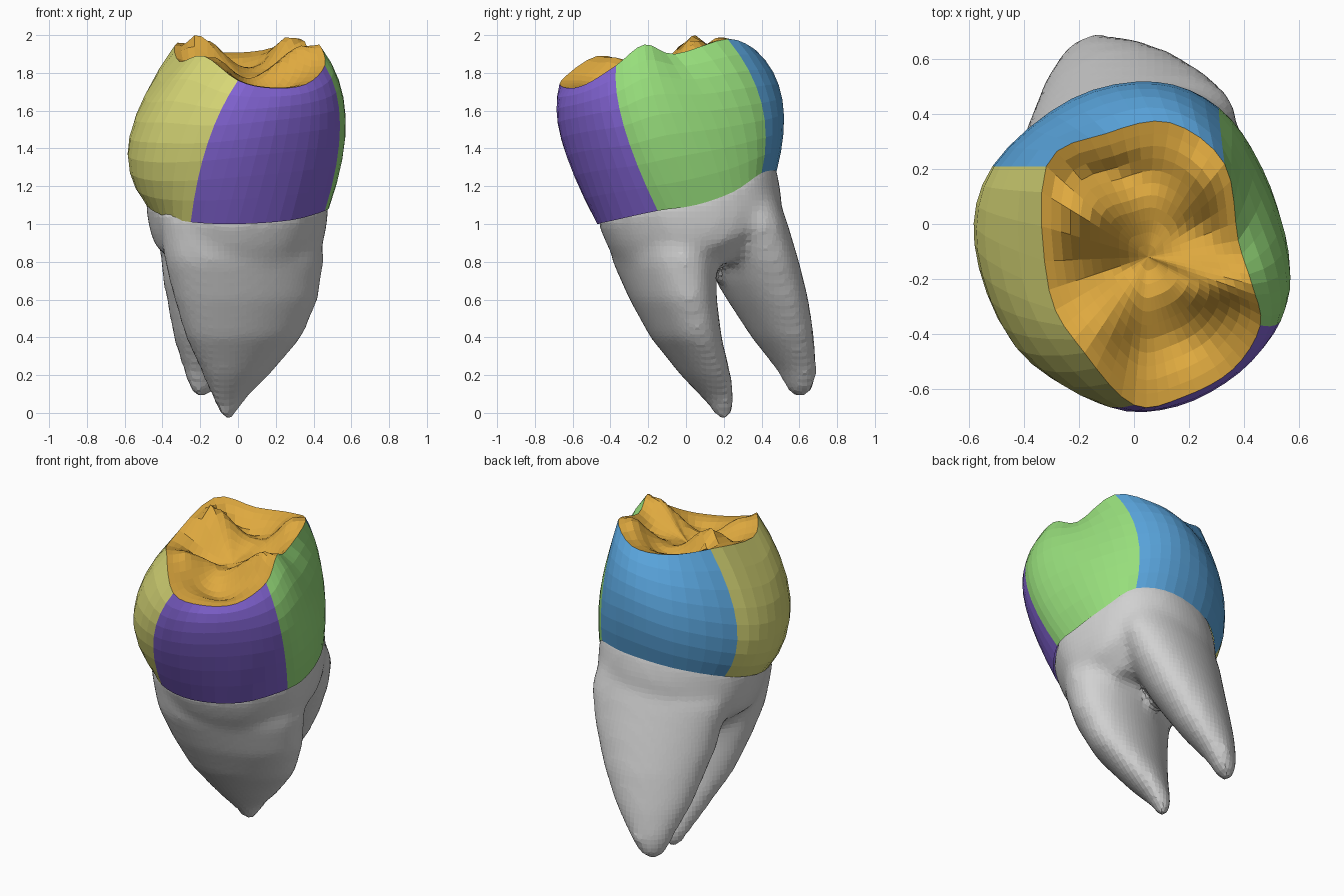
import bpy
import bmesh
from math import cos, sin, pi, exp
from mathutils import Vector

old_cube = bpy.data.objects.get("Cube")
if old_cube:
    bpy.data.objects.remove(old_cube, do_unlink=True)


def make_material(name, rgb):
    material = bpy.data.materials.new(name)
    material.use_nodes = True
    material.diffuse_color = (*rgb, 1)
    shader = material.node_tree.nodes["Principled BSDF"]
    shader.inputs["Base Color"].default_value = (*rgb, 1)
    return material


green = make_material("green", (.31, .73, .20))
blue = make_material("blue", (.10, .37, .71))
yellow = make_material("yellow", (.71, .71, .19))
purple = make_material("purple", (.23, .13, .67))
orange = make_material("orange", (.74, .40, .05))
grey = make_material("light grey", (.64, .64, .64))

STEPS = 4          # columns between neighbouring outline stations
WALL_RINGS = 8
BITE_RINGS = 11


def smooth_loop(points):
    """Closed Catmull-Rom loop through the given stations."""
    pts = [Vector(p) for p in points]
    n = len(pts)
    loop = []
    for i in range(n):
        a, b, c, d = (pts[(i + k) % n] for k in (-1, 0, 1, 2))
        for step in range(STEPS):
            t = step / STEPS
            loop.append(b + (c - a) * t / 2
                        + (a * 2 - b * 5 + c * 4 - d) * t * t / 2
                        + (b * 3 - a - c * 3 + d) * t ** 3 / 2)
    return loop


def loft(bm, rings):
    """Skin successive rings with quads; returns vertex rows and face bands."""
    rows = [[bm.verts.new(p) for p in ring] for ring in rings]
    bands = []
    for low, high in zip(rows, rows[1:]):
        n = len(low)
        bands.append([bm.faces.new((low[i], low[(i + 1) % n],
                                    high[(i + 1) % n], high[i]))
                      for i in range(n)])
    return rows, bands


def finish(bm, name, materials):
    bmesh.ops.recalc_face_normals(bm, faces=bm.faces)
    mesh = bpy.data.meshes.new(name)
    bm.to_mesh(mesh)
    bm.free()
    for material in materials:
        mesh.materials.append(material)
    obj = bpy.data.objects.new(name, mesh)
    bpy.context.scene.collection.objects.link(obj)
    return obj


# Crown outlines: three stations per side colour, green, blue, yellow, purple
neck = smooth_loop([
    (.46, -.15, 1.07), (.475, .05, 1.1), (.43, .25, 1.17),
    (.32, .4, 1.27), (.1, .48, 1.28), (-.2, .42, 1.24),
    (-.43, .22, 1.17), (-.49, -.01, 1.11), (-.41, -.27, 1.05),
    (-.25, -.42, 1.01), (.0, -.47, 1.0), (.28, -.38, 1.02)])
bulge = smooth_loop([
    (.54, -.33, 1.52), (.565, -.14, 1.58), (.475, .13, 1.6),
    (.31, .4, 1.64), (.08, .51, 1.66), (-.22, .45, 1.6),
    (-.51, .21, 1.52), (-.57, -.1, 1.45), (-.43, -.45, 1.43),
    (-.16, -.63, 1.43), (.12, -.65, 1.46), (.38, -.52, 1.49)])
rim = smooth_loop([
    (.46, -.37, 1.84), (.43, -.22, 1.95), (.38, -.06, 1.9),
    (.33, .22, 1.98), (.13, .37, 1.92), (-.1, .33, 1.91),
    (-.32, .21, 1.96), (-.31, -.24, 1.86), (-.18, -.47, 1.89),
    (.0, -.66, 1.76), (.18, -.63, 1.72), (.36, -.53, 1.74)])


def wall_ring(t):
    """Bulging wall between neck (t=0) and rim (t=1)."""
    w_neck = (1 - t) * (1 - 2 * t)
    w_bulge = 4 * t * (1 - t)
    w_rim = t * (2 * t - 1)
    return [a * w_neck + b * w_bulge + c * w_rim
            for a, b, c in zip(neck, bulge, rim)]


# Biting surface: cusps rise and grooves sink (x, y, x spread, y spread, height)
FEATURES = [
    (-.19, .03, .16, .1, .12), (.27, .2, .1, .1, .08),
    (.26, -.24, .16, .07, .08), (-.1, -.38, .1, .08, .03),
    (-.1, .18, .2, .06, -.06), (-.1, -.17, .15, .06, -.06),
    (.15, -.43, .16, .09, -.05), (.25, -.02, .14, .07, -.05)]
PIT = Vector((.05, -.12, 1.77))


def bite_point(edge, s):
    p = PIT.lerp(edge, s)
    p.z = PIT.z + (edge.z - PIT.z) * s ** 1.1
    fade = min(1, (1 - s) * 4)
    for x, y, sx, sy, height in FEATURES:
        falloff = exp(-((p.x - x) / sx) ** 2 - ((p.y - y) / sy) ** 2)
        p.z += height * falloff * fade
    p.z = min(p.z, 2)
    return p


# Crown
bm = bmesh.new()
rings = [wall_ring(i / WALL_RINGS) for i in range(WALL_RINGS + 1)]
rings += [[bite_point(p, 1 - i / BITE_RINGS) for p in rim]
          for i in range(1, BITE_RINGS)]
rows, bands = loft(bm, rings)
for level, band in enumerate(bands):
    for column, face in enumerate(band):
        on_wall = level < WALL_RINGS
        face.material_index = column // (3 * STEPS) if on_wall else 4
centre = bm.verts.new(bite_point(PIT, 0))
last = rows[-1]
for i, vert in enumerate(last):
    bm.faces.new((vert, last[(i + 1) % len(last)], centre)).material_index = 4
finish(bm, "crown", [green, blue, yellow, purple, orange])


# Roots: each row is height, x range, y range; the ovals lean diagonally
def oval(z, x0, x1, y0, y1, lean=.38, sides=28):
    middle = Vector(((x0 + x1) / 2, (y0 + y1) / 2, z))
    angles = [2 * pi * i / sides for i in range(sides)]
    return [middle + Vector(((x1 - x0) / 2 * cos(a),
                             (y1 - y0) / 2 * sin(a + lean), 0))
            for a in angles]


FRONT_ROOT = [
    (1.05, -.42, .44, -.43, .15), (.8, -.39, .455, -.39, .16),
    (.6, -.34, .425, -.3, .165), (.4, -.28, .34, -.19, .19),
    (.2, -.19, .17, -.03, .24), (.06, -.13, .03, .1, .26),
    (-.03, -.09, -.02, .16, .24)]
BACK_ROOT = [
    (1.2, -.36, .34, .0, .47), (1, -.44, .38, .04, .54),
    (.8, -.41, .31, .12, .6), (.7, -.4, .26, .155, .625),
    (.6, -.38, .21, .215, .65), (.4, -.345, .09, .345, .68),
    (.22, -.29, -.05, .485, .695), (.13, -.26, -.11, .53, .68),
    (.09, -.24, -.15, .56, .65)]

# Trunk joining the roots under the crown
middle = sum(neck, Vector()) / len(neck)


def trunk_ring(scale, drop, lean):
    return [middle + (p - middle) * scale + Vector((0, lean, -drop))
            for p in neck]


trunk = [trunk_ring(.9, -.12, 0), trunk_ring(1.0, -.01, 0),
         trunk_ring(.97, .12, .04), trunk_ring(.91, .22, .065),
         trunk_ring(.6, .35, .1)]

bm = bmesh.new()
for rings in (trunk, [oval(*r) for r in FRONT_ROOT],
              [oval(*r) for r in BACK_ROOT]):
    rows, bands = loft(bm, rings)
    bm.faces.new(rows[0])
    bm.faces.new(rows[-1])
roots = finish(bm, "roots", [grey])

# Fuse trunk and roots into one soft skin
remesh = roots.modifiers.new("fuse", "REMESH")
remesh.mode = "VOXEL"
remesh.voxel_size = .03
soften = roots.modifiers.new("soften", "SMOOTH")
soften.factor = .5
soften.iterations = 10
